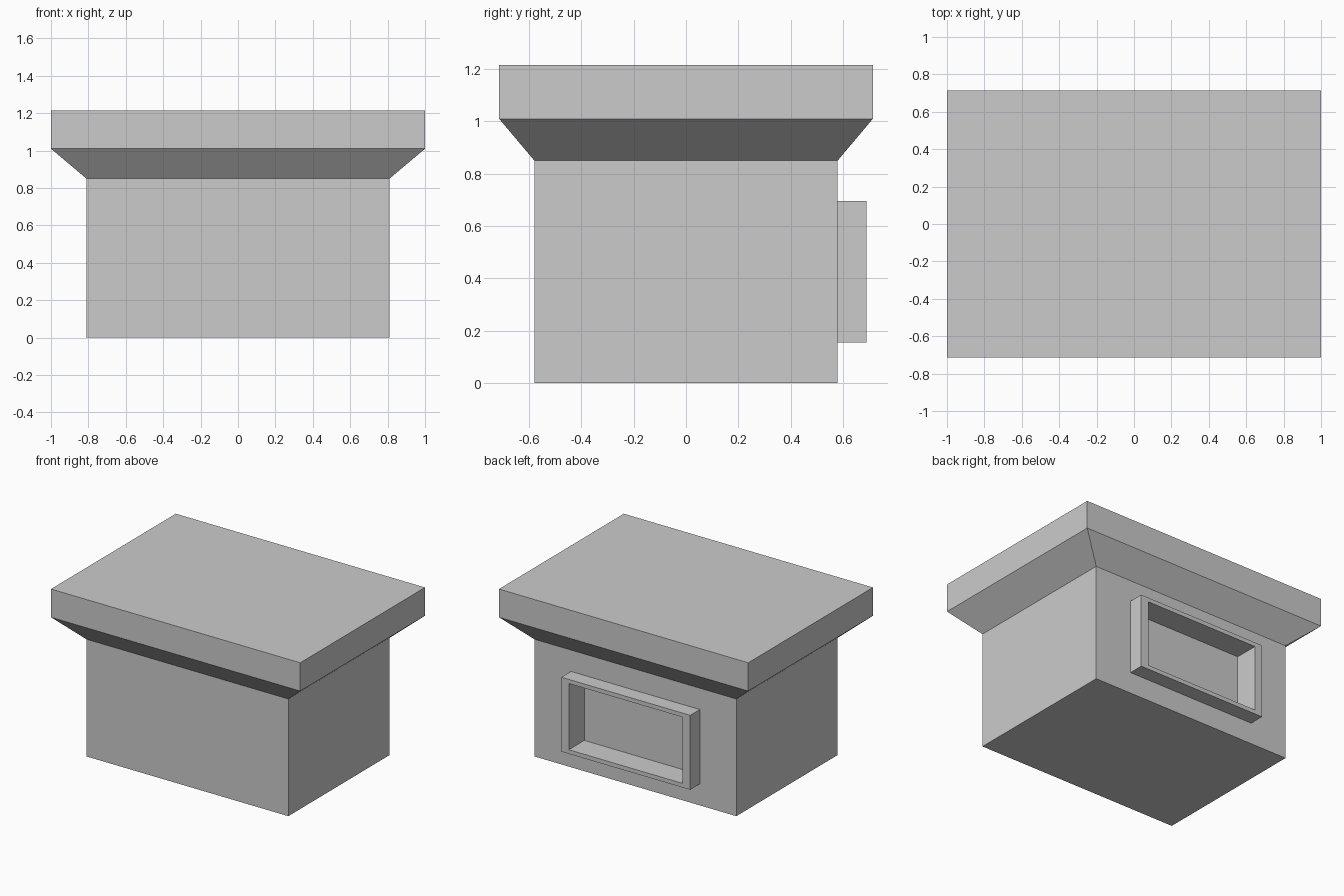
import bpy
import bmesh

cube = bpy.data.objects.get("Cube")
if cube:
    bpy.data.objects.remove(cube, do_unlink=True)

grey = bpy.data.materials.new("plain grey")
grey.use_nodes = True
colour = (0.6, 0.6, 0.6, 1)
grey.diffuse_color = colour
grey.node_tree.nodes["Principled BSDF"].inputs["Base Color"].default_value = colour


def level_ring(hx, hy, z):
    return [(-hx, -hy, z), (hx, -hy, z), (hx, hy, z), (-hx, hy, z)]


def upright_ring(hx, z0, z1, y):
    return [(-hx, y, z0), (hx, y, z0), (hx, y, z1), (-hx, y, z1)]


def loft(bm, rings, cap_start=True):
    """Join rectangular rings with quads and close the ends."""
    loops = [[bm.verts.new(p) for p in ring] for ring in rings]
    for a, b in zip(loops, loops[1:]):
        for i in range(4):
            j = (i + 1) % 4
            bm.faces.new((a[i], a[j], b[j], b[i]))
    if cap_start:
        bm.faces.new(loops[0])
    bm.faces.new(loops[-1])


def finish(name, bm):
    bmesh.ops.remove_doubles(bm, verts=bm.verts, dist=0.0001)
    bmesh.ops.recalc_face_normals(bm, faces=bm.faces)
    mesh = bpy.data.meshes.new(name)
    bm.to_mesh(mesh)
    bm.free()
    mesh.materials.append(grey)
    bpy.context.collection.objects.link(bpy.data.objects.new(name, mesh))


W, D, H = 0.81, 0.58, 0.85

# Main block, flared cornice and flat top slab
bm = bmesh.new()
loft(bm, [level_ring(W, D, 0), level_ring(W, D, H),
          level_ring(1, 0.715, 1.01), level_ring(1, 0.715, 1.215)])

# Back wall opened up into a raised frame around a deep recess
bm.faces.ensure_lookup_table()
back = [f for f in bm.faces
        if all(abs(v.co.y - D) < 0.001 for v in f.verts)]
bmesh.ops.delete(bm, geom=back, context='FACES_ONLY')
loft(bm, [upright_ring(W, 0, H, D),
          upright_ring(0.517, 0.155, 0.695, D),
          upright_ring(0.517, 0.155, 0.695, 0.69),
          upright_ring(0.457, 0.185, 0.665, 0.69),
          upright_ring(0.457, 0.185, 0.665, 0.513)], cap_start=False)
finish("block_with_cornice_and_window_recess", bm)
